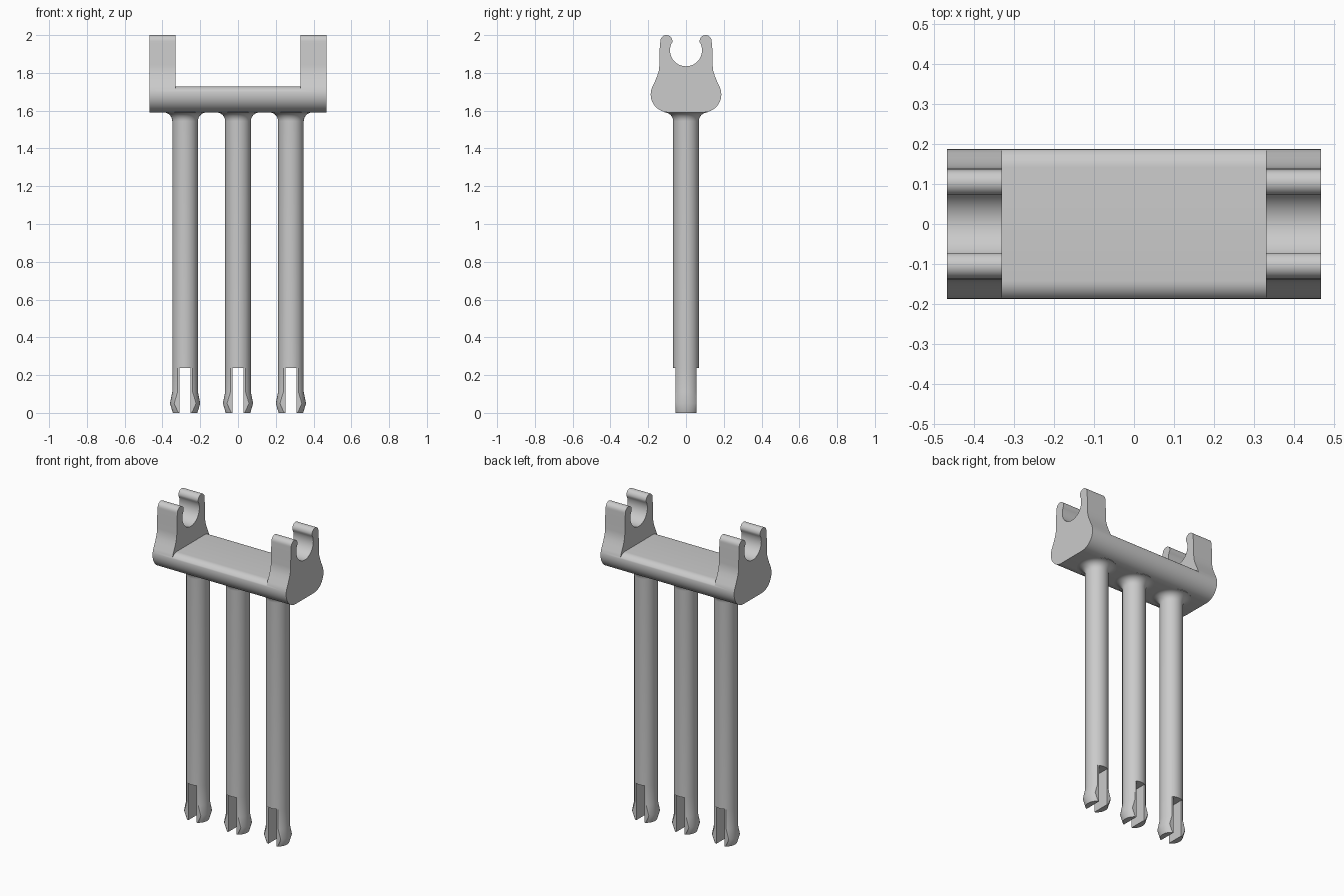
import bpy, bmesh, math

if "Cube" in bpy.data.objects:
    bpy.data.objects.remove(bpy.data.objects["Cube"])

grey = bpy.data.materials.new("plain grey")
grey.diffuse_color = (0.595, 0.595, 0.595, 1)
grey.use_nodes = True
grey.node_tree.nodes["Principled BSDF"].inputs["Base Color"].default_value = grey.diffuse_color


def arc(cx, cz, r, a0, a1, n):
    """Points along an arc, angles in degrees."""
    angles = [math.radians(a0 + (a1 - a0) * i / n) for i in range(n + 1)]
    return [(cx + r * math.cos(a), cz + r * math.sin(a)) for a in angles]


def make(name, bm):
    bmesh.ops.recalc_face_normals(bm, faces=bm.faces)
    mesh = bpy.data.meshes.new(name)
    bm.to_mesh(mesh)
    bm.free()
    mesh.materials.append(grey)
    ob = bpy.data.objects.new(name, mesh)
    bpy.context.collection.objects.link(ob)
    return ob


def prism(name, profile, x0, x1):
    """Closed (y, z) profile swept from x0 to x1."""
    bm = bmesh.new()
    a, b = [[bm.verts.new((x, y, z)) for y, z in profile] for x in (x0, x1)]
    bm.faces.new(a)
    bm.faces.new(b)
    for i in range(len(a)):
        j = (i + 1) % len(a)
        bm.faces.new((a[i], a[j], b[j], b[i]))
    return make(name, bm)


def mirrored(half):
    return half + [(-y, z) for y, z in reversed(half) if abs(y) > 1e-5]


def cut(ob, cutter):
    """Subtract the cutter and remove it."""
    bpy.ops.object.select_all(action='DESELECT')
    bpy.context.view_layer.objects.active = ob
    ob.select_set(True)
    mod = ob.modifiers.new("cut", 'BOOLEAN')
    mod.operation, mod.solver, mod.object = 'DIFFERENCE', 'EXACT', cutter
    bpy.ops.object.modifier_apply(modifier=mod.name)
    bpy.data.objects.remove(cutter)


def smooth(ob):
    bpy.ops.object.select_all(action='DESELECT')
    bpy.context.view_layer.objects.active = ob
    ob.select_set(True)
    bpy.ops.object.shade_smooth_by_angle(angle=math.radians(32))


# Bracket: clip-shaped side profile swept along x
half = arc(0.092, 1.686, 0.095, -90, 25, 14)           # rounded lower lobe
half += [(0.164, 1.756), (0.152, 1.785), (0.144, 1.812),
         (0.141, 1.84), (0.14, 1.92)]                  # concave flank
half += arc(0.104, 1.968, 0.032, -5, 190, 14)          # rounded prong tip
half += arc(0, 1.92, 0.085, 22, -90, 16)               # round seat
bracket = prism("clip_bracket", mirrored(half), -0.468, 0.468)

# Gap between the clips, leaving a bar with rounded top edges
gap = arc(0.142, 1.679, 0.05, 90, 15, 8) + [(0.3, 1.69), (0.3, 2.2)]
cut(bracket, prism("gap_cutter", mirrored(gap), -0.33, 0.33))
smooth(bracket)

# Legs: turned profile with barbed foot and flared top, then slotted
SIDES = 48
outline = [(0.065, 0), (0.08, 0.05), (0.068, 0.11), (0.068, 0.235)]
outline += arc(0.115, 1.544, 0.047, 180, 90, 8) + [(0.115, 1.6)]
for name, x in (("left_leg", -0.28), ("middle_leg", 0), ("right_leg", 0.28)):
    bm = bmesh.new()
    rings = [[bm.verts.new((x + r * math.cos(math.tau * i / SIDES),
                            r * math.sin(math.tau * i / SIDES), z))
              for i in range(SIDES)] for r, z in outline]
    for a, b in zip(rings, rings[1:]):
        for i in range(SIDES):
            j = (i + 1) % SIDES
            bm.faces.new((a[i], a[j], b[j], b[i]))
    bm.faces.new(rings[0])
    bm.faces.new(rings[-1])
    leg = make(name, bm)
    # flattened sides of the foot, then the slot between its two prongs
    for w, y0, y1 in ((0.12, 0.055, 0.2), (0.12, -0.2, -0.055), (0.029, -0.3, 0.3)):
        box = [(y0, -0.1), (y1, -0.1), (y1, 0.237), (y0, 0.237)]
        cut(leg, prism("foot_cutter", box, x - w, x + w))
    smooth(leg)
